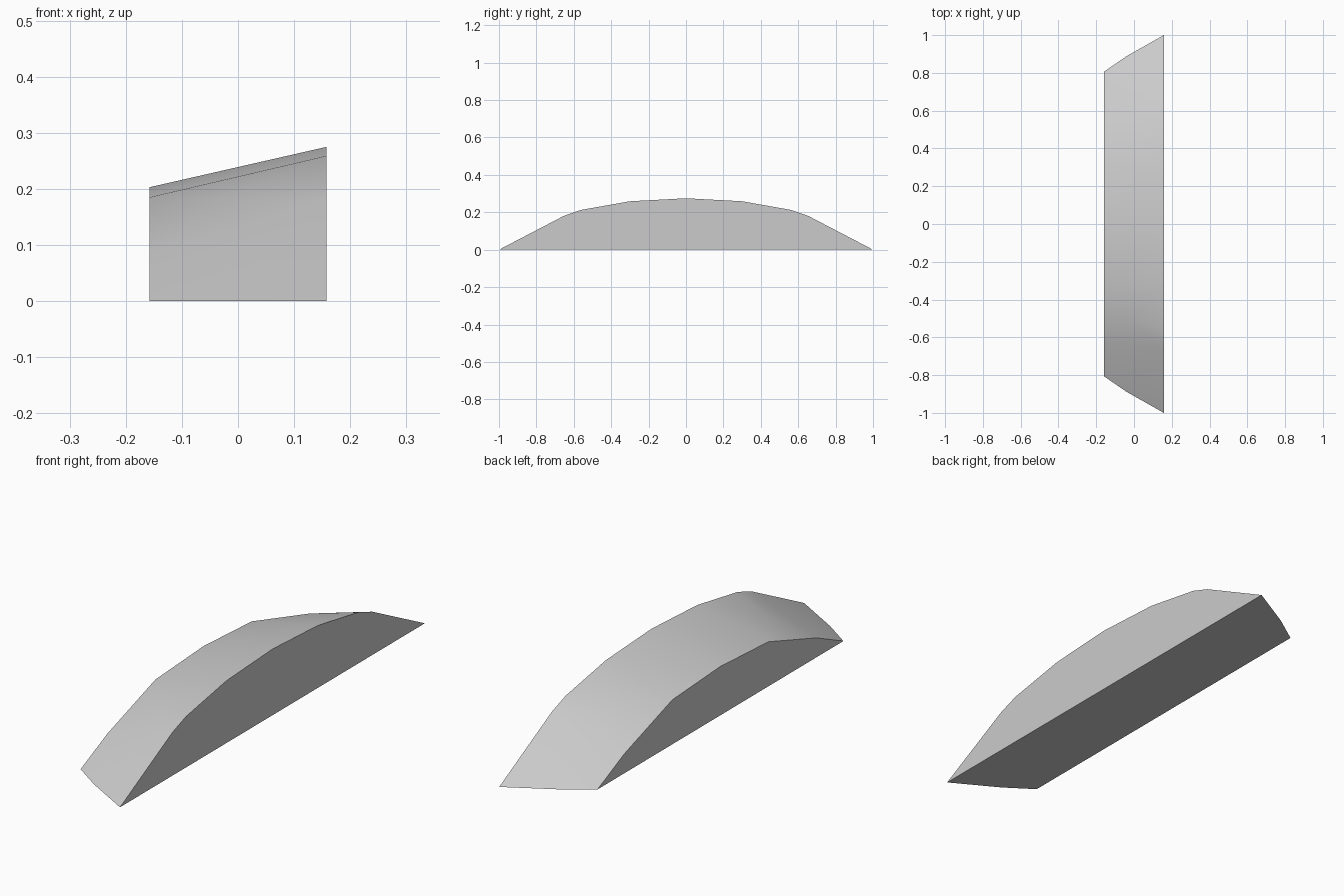
import bpy
import bmesh
import math

cube = bpy.data.objects.get("Cube")
if cube:
    bpy.data.objects.remove(cube, do_unlink=True)

# Single grey material
grey = bpy.data.materials.new("light_grey")
grey.use_nodes = True
colour = (0.6, 0.6, 0.6, 1)
grey.diffuse_color = colour
grey.node_tree.nodes["Principled BSDF"].inputs["Base Color"].default_value = colour

# Half profiles (y, z) of the tall and low cut sides, and the ridge between them
W = 0.158
tall_side = [(0, 0.275), (0.3, 0.259), (0.565, 0.212), (0.655, 0.18), (1, 0)]
low_side = [(0, 0.203), (0.315, 0.185), (0.63, 0.081), (0.807, 0)]
ridge = [(-0.02, 0.5, 0.184), (-0.04, 0.888, 0)]

half = [(W, y, z) for y, z in tall_side]
half += [(-W, y, z) for y, z in low_side]
half += ridge
points = {(x, s * y, z) for x, y, z in half for s in (-1, 1)}

# Dome slice: the convex skin of both profiles
bm = bmesh.new()
for p in sorted(points):
    bm.verts.new(p)
bmesh.ops.convex_hull(bm, input=bm.verts[:])
bmesh.ops.dissolve_limit(bm, angle_limit=math.radians(0.5),
                         verts=bm.verts[:], edges=bm.edges[:])
bmesh.ops.recalc_face_normals(bm, faces=bm.faces[:])

mesh = bpy.data.meshes.new("dome_slice")
bm.to_mesh(mesh)
bm.free()
mesh.materials.append(grey)
slice_obj = bpy.data.objects.new("dome_slice", mesh)
bpy.context.collection.objects.link(slice_obj)

# Smooth dome, crisp cut sides and base
bpy.ops.object.select_all(action="DESELECT")
slice_obj.select_set(True)
bpy.context.view_layer.objects.active = slice_obj
bpy.ops.object.shade_smooth_by_angle(angle=math.radians(40))
